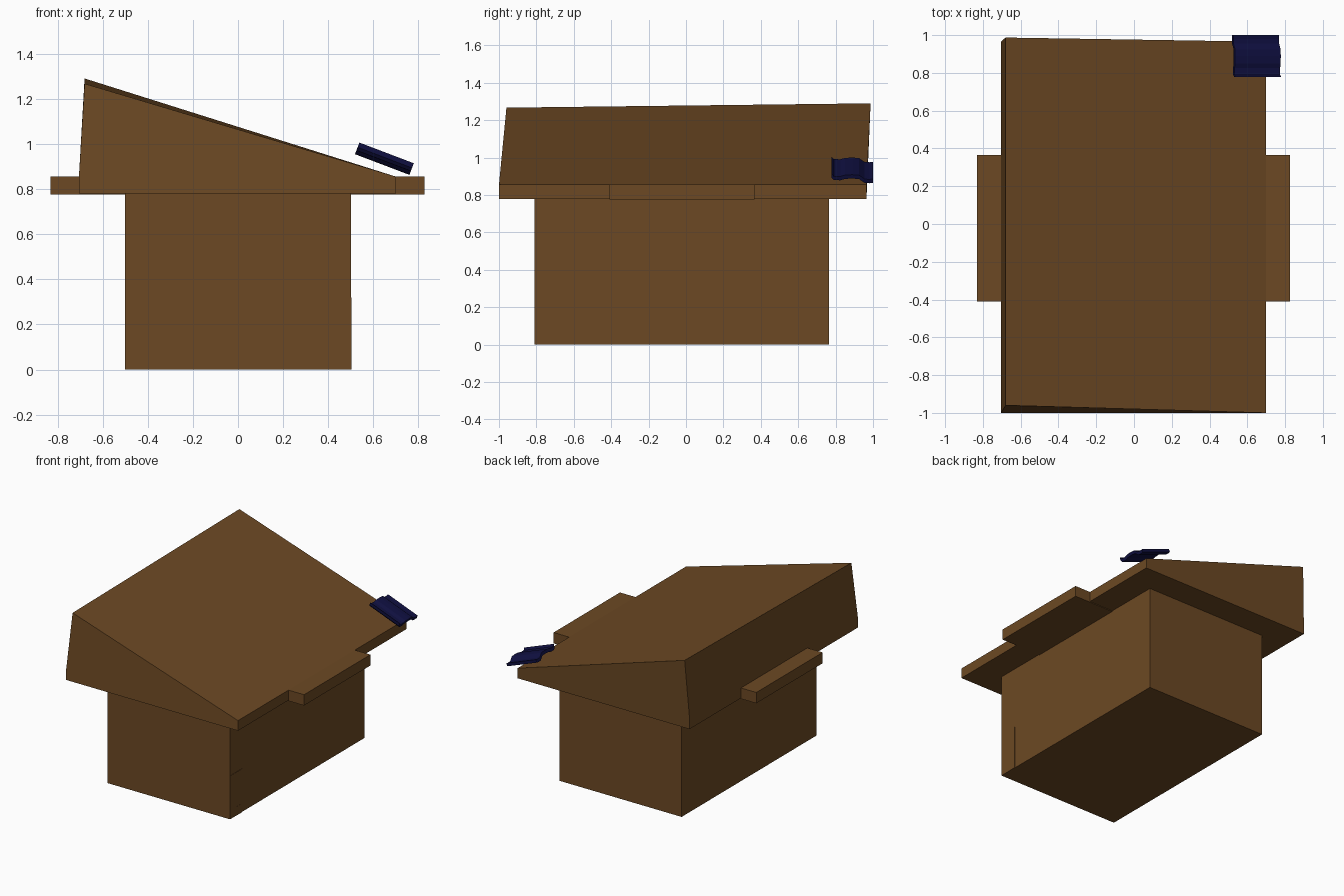
import bpy
from mathutils import Vector

if "Cube" in bpy.data.objects:
    bpy.data.objects.remove(bpy.data.objects["Cube"])


def material(name, rgb):
    m = bpy.data.materials.new(name)
    m.diffuse_color = (*rgb, 1)
    m.use_nodes = True
    m.node_tree.nodes["Principled BSDF"].inputs["Base Color"].default_value = m.diffuse_color
    return m


WOOD = material("brown wood", (0.15, 0.066, 0.017))
NAVY = material("navy tile", (0.005, 0.005, 0.052))


def add_mesh(name, verts, faces, mat):
    me = bpy.data.meshes.new(name)
    me.from_pydata(verts, [], faces)
    me.materials.append(mat)
    ob = bpy.data.objects.new(name, me)
    bpy.context.collection.objects.link(ob)
    return ob


def prism(name, near, far, mat):
    """Solid between two matching outlines, the near one counter-clockwise from outside."""
    n = len(near)
    faces = [tuple(range(n)), tuple(range(2 * n - 1, n - 1, -1))]
    faces += [(i, i + n, (i + 1) % n + n, (i + 1) % n) for i in range(n)]
    return add_mesh(name, list(near) + list(far), faces, mat)


def box(name, x, y, z, mat):
    def outline(py):
        return [(x[0], py, z[0]), (x[1], py, z[0]), (x[1], py, z[1]), (x[0], py, z[1])]
    return prism(name, outline(y[0]), outline(y[1]), mat)


# Main body
box("body", (-0.5, 0.5), (-0.81, 0.765), (0, 0.78), WOOD)

# Corner panels on the right wall
box("corner_panel", (0.499, 0.502), (-0.81, -0.67), (0, 0.32), WOOD)
box("corner_panel_inset", (0.501, 0.503), (-0.73, -0.67), (0, 0.065), WOOD)

# Lean-to roof: vertical rim, then slightly tapered up to the high left edge
front = [(-0.705, -1.0, 0.78), (0.70, -1.0, 0.78), (0.70, -1.0, 0.855),
         (-0.68, -0.96, 1.267), (-0.705, -1.0, 0.855)]
back = [(-0.705, 0.965, 0.78), (0.70, 0.965, 0.78), (0.70, 0.965, 0.855),
        (-0.68, 0.987, 1.29), (-0.705, 0.965, 0.855)]
prism("roof", front, back, WOOD)

# Cross beam, its ends standing out on both sides
box("cross_beam", (-0.83, 0.827), (-0.41, 0.365), (0.775, 0.855), WOOD)

# Wavy roof tile: (y, height) profile swept down the slope
wave = [(0.777, 0.012), (0.79, -0.003), (0.825, -0.004), (0.85, 0.004), (0.89, 0.006),
        (0.925, 0.003), (0.955, -0.019), (0.98, -0.021), (1.0, -0.018)]
THICK = 0.011
slope = Vector((0.935, 0, -0.355)).normalized()
normal = Vector((-slope.z, 0, slope.x))
centre = Vector((0.648, 0, 0.932))
outline = wave + [(y, h + THICK * 2) for y, h in reversed(wave)]


def tile_end(d):
    return [centre + slope * d + normal * (h - 0.004) + Vector((0, y, 0)) for y, h in outline]


prism("roof_tile", tile_end(0.129), tile_end(-0.129), NAVY)
